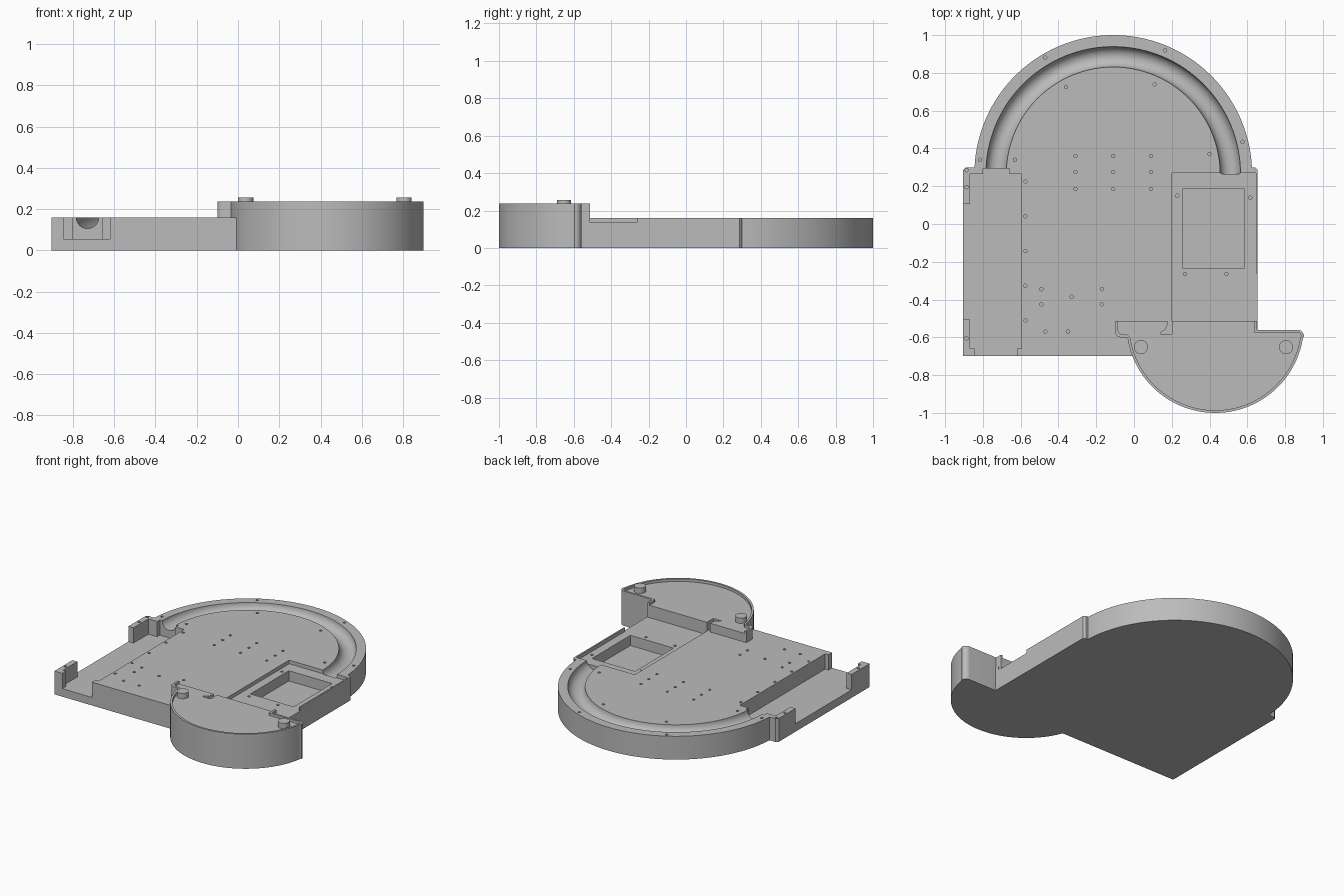
import bpy, bmesh, math
from mathutils import Matrix, Vector

cube = bpy.data.objects.get("Cube")
if cube:
    bpy.data.objects.remove(cube, do_unlink=True)

grey = bpy.data.materials.new("plain_grey")
grey.use_nodes = True
colour = (0.5, 0.5, 0.5, 1)
grey.diffuse_color = colour
grey.node_tree.nodes["Principled BSDF"].inputs["Base Color"].default_value = colour


def finish(name, bm):
    bmesh.ops.recalc_face_normals(bm, faces=bm.faces)
    mesh = bpy.data.meshes.new(name)
    bm.to_mesh(mesh)
    bm.free()
    mesh.materials.append(grey)
    obj = bpy.data.objects.new(name, mesh)
    bpy.context.collection.objects.link(obj)
    return obj


def prism(name, outline, bottom, top):
    bm = bmesh.new()
    face = bm.faces.new([bm.verts.new((x, y, bottom)) for x, y in outline])
    side = bmesh.ops.extrude_face_region(bm, geom=[face])["geom"]
    verts = [v for v in side if isinstance(v, bmesh.types.BMVert)]
    bmesh.ops.translate(bm, verts=verts, vec=(0, 0, top - bottom))
    if not any(f.normal.z and f.calc_center_median().z == bottom for f in bm.faces):
        bmesh.ops.holes_fill(bm, edges=bm.edges)
    return finish(name, bm)


def box(x0, x1, y0, y1, bottom, top=0.4):
    return prism("cutter", [(x0, y0), (x1, y0), (x1, y1), (x0, y1)], bottom, top)


def pegs(name, spots, radius, bottom, top, sides):
    bm = bmesh.new()
    for x, y in spots:
        bmesh.ops.create_cone(bm, cap_ends=True, segments=sides, radius1=radius,
                              radius2=radius, depth=top - bottom,
                              matrix=Matrix.Translation((x, y, (top + bottom) / 2)))
    return finish(name, bm)


def arc(cx, cy, radius, start, end, steps):
    angles = [math.radians(start + (end - start) * i / steps) for i in range(steps + 1)]
    return [(cx + radius * math.cos(a), cy + radius * math.sin(a)) for a in angles]


def cut(obj, cutter):
    cutter.hide_render = True
    mod = obj.modifiers.new("cut", "BOOLEAN")
    mod.operation = "DIFFERENCE"
    mod.solver = "EXACT"
    mod.object = cutter
    bpy.context.view_layer.objects.active = obj
    bpy.ops.object.modifier_apply(modifier=mod.name)
    bpy.data.objects.remove(cutter, do_unlink=True)


def smooth(obj):
    bpy.ops.object.select_all(action="DESELECT")
    obj.select_set(True)
    bpy.context.view_layer.objects.active = obj
    bpy.ops.object.shade_smooth_by_angle(angle=math.radians(30))


# Main plate with a domed back and small shoulders
DECK = 0.16
CX, CY = -0.11, 0.265
plate = prism("base_plate",
              [(-0.905, -0.7), (0.655, -0.7), (0.655, 0.285), (0.64, 0.3)]
              + arc(CX, CY, 0.735, 2.7, 177.3, 80)
              + [(-0.89, 0.3), (-0.905, 0.285)], 0, DECK)


# Half-round channel following the dome
def channel_cutter():
    bm = bmesh.new()
    turn = Matrix.Translation((CX + 0.62, CY, DECK)) @ Matrix.Rotation(math.pi / 2, 4, "X")
    ring = bmesh.ops.create_circle(bm, segments=32, radius=0.054, matrix=turn)
    edges = list({e for v in ring["verts"] for e in v.link_edges})
    bmesh.ops.spin(bm, geom=ring["verts"] + edges, cent=(CX, CY, 0), axis=(0, 0, 1),
                   angle=math.pi, steps=72)
    bmesh.ops.holes_fill(bm, edges=[e for e in bm.edges if e.is_boundary])
    return finish("cutter", bm)


cut(plate, channel_cutter())

# Side tray: floor, front opening, channel outlet and open left side
TRAY = 0.055
cut(plate, box(-0.867, -0.595, -0.66, 0.265, TRAY))
cut(plate, box(-0.845, -0.62, -0.8, -0.6, TRAY))
cut(plate, box(-0.8, -0.66, 0.2, 0.295, TRAY))
cut(plate, box(-1, -0.8, -0.505, 0.105, TRAY))

# Shallow pocket, its open side and the deep well
cut(plate, box(0.2, 0.645, -0.53, 0.27, 0.135))
cut(plate, box(0.6, 0.8, -0.53, -0.262, 0.135))
cut(plate, box(0.257, 0.585, -0.232, 0.185, 0.065))

# Screw holes
holes = [(x, y) for x in (-0.31, -0.11, 0.09) for y in (0.36, 0.275, 0.185)]
holes += [(-0.575, 0.225 - 0.184 * i) for i in range(5)]
holes += [(x, y) for x in (-0.49, -0.17) for y in (-0.345, -0.425)]
holes += [(-0.33, -0.385), (-0.47, -0.57), (-0.35, -0.57)]
holes += [(-0.47, 0.88), (0.165, 0.92), (-0.815, 0.34), (0.575, 0.435)]
holes += [(-0.36, 0.725), (0.11, 0.74), (-0.63, 0.34), (0.4, 0.37)]
holes += [(0.23, 0.15), (0.615, 0.14), (0.27, -0.265), (0.49, -0.265)]
holes += [(-0.887, y) for y in (0.285, 0.195, -0.605)]
cut(plate, pegs("cutter", holes, 0.009, 0.09, 0.3, 12))
smooth(plate)


# Raised half-round housing with a thin rim, open at the back
def housing_outline(inset, back):
    left, low = -0.1 + inset, -0.6 + inset
    right, shelf = 0.9 - inset, -0.56 - inset
    corner = 0.035 - inset
    return ([(0.65 - inset, back), (left, back)]
            + arc(left + 0.03, low + 0.03, 0.03, 180, 270, 6)
            + [(-0.05 + inset, low)]
            + arc(0.43, -0.53, 0.47 - inset, 189, 351, 72)
            + arc(right - corner, shelf - corner, corner, 0, 90, 6)
            + [(0.65 - inset, shelf)])


FLOOR = 0.22
housing = prism("round_housing", housing_outline(0, -0.513), 0, 0.238)
cut(housing, prism("cutter", housing_outline(0.014, -0.4), FLOOR, 0.4))

# Cable notch in the back wall
notch = [(0.2, -0.4), (0.18, -0.4), (0.178, -0.53), (0.165, -0.56), (0.14, -0.575),
         (0.14, -0.583), (0.2, -0.583)]
cut(housing, prism("cutter", notch, DECK, 0.4))
smooth(housing)

# Locating pegs
smooth(pegs("locating_pegs", [(0.037, -0.652), (0.805, -0.652)], 0.037, FLOOR - 0.02, 0.257, 32))
